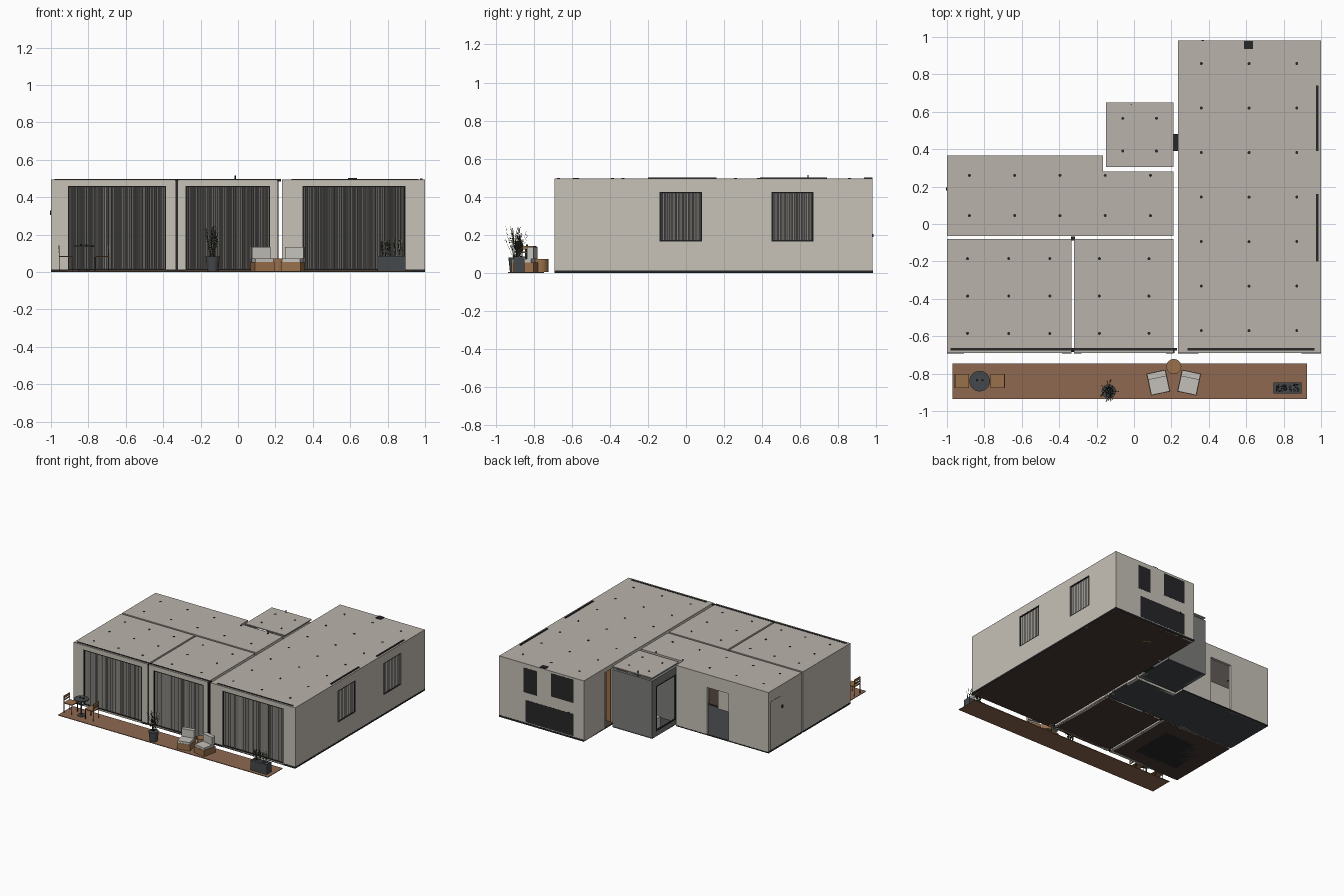
import bpy, bmesh, math, random
from mathutils import Matrix, Vector

if "Cube" in bpy.data.objects:
    bpy.data.objects.remove(bpy.data.objects["Cube"])
random.seed(4)

def mat(name, r, g, b):
    m = bpy.data.materials.new(name)
    m.diffuse_color = (r, g, b, 1)
    m.use_nodes = True
    m.node_tree.nodes["Principled BSDF"].inputs["Base Color"].default_value = m.diffuse_color
    return m

WALL = mat("plaster", .57, .54, .48)
ROOF = mat("ceiling", .49, .45, .41)
GREY = mat("tile_grey", .2, .2, .19)
DARK = mat("near_black", .02, .02, .022)
CHAR = mat("charcoal", .06, .065, .07)
FLOOR = mat("dark_floor", .065, .045, .035)
DECK = mat("deck_wood", .27, .14, .08)
WOOD = mat("wood", .32, .16, .07)
CLOTH = mat("cushion", .55, .53, .49)
DRAPE = mat("curtain", .27, .26, .24)
LEAF = mat("leaf", .06, .065, .04)

def finish(name, bm, m, M=None):
    if M:
        bm.transform(M)
    me = bpy.data.meshes.new(name)
    bm.to_mesh(me)
    bm.free()
    me.materials.append(m)
    o = bpy.data.objects.new(name, me)
    bpy.context.collection.objects.link(o)
    return o

def add_box(bm, x0, x1, y0, y1, z0, z1):
    T = Matrix.Translation(((x0+x1)/2, (y0+y1)/2, (z0+z1)/2)) @ Matrix.Diagonal((x1-x0, y1-y0, z1-z0, 1))
    bmesh.ops.create_cube(bm, size=1, matrix=T)

def boxes(name, m, *bs, M=None):
    bm = bmesh.new()
    for b in bs:
        add_box(bm, *b)
    return finish(name, bm, m, M)

def cyl(name, m, x, y, z0, z1, r, r2=None, n=24):
    bm = bmesh.new()
    bmesh.ops.create_cone(bm, cap_ends=True, segments=n, radius1=r, radius2=r2 or r, depth=z1-z0,
                          matrix=Matrix.Translation((x, y, (z0+z1)/2)))
    o = finish(name, bm, m)
    for p in o.data.polygons:
        p.use_smooth = abs(p.normal.z) < .7
    return o

def wall(name, axis, a0, a1, p, q, holes=(), m=WALL, top=.49):
    """Wall along an axis from a0 to a1, thickness p..q, with (start, end, sill, head) holes."""
    bs, at = [], a0
    for h0, h1, s, t in holes:
        bs += [(at, h0, 0, top), (h0, h1, t, top)]
        if s > 0:
            bs.append((h0, h1, 0, s))
        at = h1
    bs.append((at, a1, 0, top))
    boxes(name, m, *[((a, b, p, q) if axis == 'x' else (p, q, a, b)) + (c, d) for a, b, c, d in bs])

def slab(name, m, pts, z0, z1):
    bm = bmesh.new()
    f = bm.faces.new([bm.verts.new((x, y, z0)) for x, y in pts])
    r = bmesh.ops.extrude_face_region(bm, geom=[f])
    bmesh.ops.translate(bm, vec=(0, 0, z1-z0), verts=[v for v in r['geom'] if isinstance(v, bmesh.types.BMVert)])
    bmesh.ops.recalc_face_normals(bm, faces=bm.faces)
    return finish(name, bm, m)

def curtain(name, axis, a0, a1, p, z0, z1, pitch=.006):
    """Pleated sheet hanging behind a window."""
    bm, n, prev = bmesh.new(), int((a1-a0)/pitch), None
    for i in range(n+1):
        a = a0 + (a1-a0)*i/n + random.uniform(-.0018, .0018)*(0 < i < n)
        d = p + (.007 if i % 2 else -.007)*random.uniform(.4, 1)
        e = [bm.verts.new((a, d, z) if axis == 'x' else (d, a, z)) for z in (z0, z1)]
        if prev:
            bm.faces.new((prev[0], e[0], e[1], prev[1]))
        prev = e
    finish(name, bm, DRAPE)

def frame(name, axis, a0, a1, p, q, z0, z1, w=.005):
    bs = [(a0, a0+w, z0, z1), (a1-w, a1, z0, z1), (a0, a1, z1-w, z1), (a0, a1, z0, z0+w)]
    boxes(name, DARK, *[((a, b, p, q) if axis == 'x' else (p, q, a, b)) + (c, d) for a, b, c, d in bs])

# Floors and ceilings, one per room
def rect(x0, x1, y0, y1):
    return [(x0, y0), (x1, y0), (x1, y1), (x0, y1)]
hall = [(-1, -.065), (.21, -.065), (.21, .28), (-.165, .28), (-.165, .365), (-1, .365)]
rooms = {"living": (rect(.235, 1, -.69, .98), FLOOR), "hall": (hall, GREY), "bath": (rect(-.15, .21, .305, .65), CHAR),
         "bedroom": (rect(-1, -.335, -.69, -.08), FLOOR), "study": (rect(-.32, .21, -.69, -.08), FLOOR)}
for n, (pts, m) in rooms.items():
    slab(n+"_floor", CHAR if m == GREY else m, pts, 0, .01)
    slab(n+"_ceiling", ROOF, pts, .488, .496)

# Walls with their openings
T = .022
wins = [(-.91, -.385), (-.28, .17), (.345, .895)]
side = [(-.14, .085), (.45, .67)]
for (n, a, b), (h0, h1) in zip([("bedroom", -1, -.335), ("study", -.32, .21), ("living", .235, 1)], wins):
    wall(n+"_front_wall", 'x', a, b, -.69, -.69+T, [(h0, h1, .012, .46)])
    frame(n+"_front_frame", 'x', h0, h1, -.688, -.68, .012, .46)
    curtain(n+"_front_curtain", 'x', h0, h1, -.672, .012, .458)
wall("living_right_wall", 'y', -.69, .98, 1-T, 1, [(a, b, .165, .425) for a, b in side])
for a, b in side:
    frame("side_frame", 'y', a, b, .99, .999, .165, .425)
    curtain("side_curtain", 'y', a, b, .985, .167, .423, .009)
wall("living_back_wall", 'x', .235, 1, .98-T, .98)
wall("living_left_wall", 'y', -.69, .98, .235, .235+T, [(.0, .16, 0, .41), (.39, .48, 0, .41), (.6, .71, 0, .46)])
wall("bedroom_left_wall", 'y', -.69, -.08, -1, -1+T)
wall("bedroom_right_wall", 'y', -.69, -.08, -.335-T, -.335)
wall("bedroom_back_wall", 'x', -1, -.335, -.08-T, -.08, [(-.5, -.38, 0, .4)])
wall("study_left_wall", 'y', -.69, -.08, -.32, -.32+T)
wall("study_right_wall", 'y', -.69, -.08, .21-T, .21)
wall("study_back_wall", 'x', -.32, .21, -.08-T, -.08, [(-.26, -.14, 0, .4)])
wall("hall_front_wall", 'x', -1, .21, -.065, -.065+T, [(-.5, -.38, 0, .4), (-.26, -.14, 0, .4)])
wall("hall_left_wall", 'y', -.065, .365, -1, -1+T)
wall("hall_right_wall", 'y', -.065, .28, .21-T, .21, [(.0, .16, 0, .41)])
wall("hall_back_wall", 'x', -1, -.165, .365-T, .365, [(-.64, -.445, .0, .39)])
wall("hall_inner_wall", 'x', -.165, .21, .28-T, .28)
wall("hall_step_wall", 'y', .28, .365, -.165-T, -.165)
wall("bath_back_wall", 'x', -.15, .21, .65-T, .65, m=GREY, top=.47)
wall("bath_left_wall", 'y', .305, .65, -.15, -.15+T, [(.34, .6, .04, .41)], GREY, .47)
wall("bath_front_wall", 'x', -.15, .21, .305, .305+T, m=GREY, top=.47)
wall("bath_right_wall", 'y', .305, .65, .21-T, .21, [(.39, .48, 0, .41)], GREY, .47)
frame("bath_opening_frame", 'y', .34, .6, -.151, -.14, .04, .41, .008)
boxes("party_gap_panel", DARK, (-.338, -.315, -.088, -.066, 0, .487), (-.336, -.319, -.685, -.67, 0, .487),
      (.209, .216, -.69, -.67, 0, .487))

# Black plinth strips around the outside
boxes("plinth", DARK, (.999, 1.001, -.69, .98, 0, .014), (.235, 1, .98, .982, 0, .014), (-1.001, -.999, -.69, -.08, 0, .014),
      (-1.001, -.999, -.065, .365, 0, .014), (-1, -.165, .365, .366, 0, .008),
      *[(a, b, -.692, -.69, 0, .014) for a, b in [(-1, -.91), (-.385, -.335), (-.32, -.28), (.17, .21), (.235, .345), (.895, 1)]])

# Curtain tracks, vents and threshold
boxes("curtain_tracks", DARK, (-.98, .23, -.677, -.663, .485, .4985), (.285, .965, -.677, -.663, .485, .4985),
      (.972, .986, .39, .74, .485, .501), (.972, .986, -.2, .16, .485, .501))
boxes("ceiling_vents", DARK, (.588, .635, .935, .979, .48, .502), (.21, .235, .39, .48, 0, .012))
cyl("shower_rod", DARK, -.015, .64, .3, .515, .003, n=8)

# Recessed ceiling lights
lights = [(x, -.57+.238*i) for x in (.36, .615, .87) for i in range(7)]
lights += [(-.88+.242*i, y) for i in range(5) for y in (.045, .26)]
lights += [(x, y) for x in (-.89, -.67, -.45, -.185, .08) for y in (-.585, -.385, -.185)]
lights += [(x, y) for x in (-.06, .12) for y in (.39, .565)]
for x, y in lights:
    cyl("downlight", DARK, x, y, .484, .4985, .008, n=12)

# Kitchen units showing through the back wall, and door hardware
boxes("kitchen_panels", DARK, (.66, .78, .9, .9808, .26, .46), (.33, .53, .9, .9808, .29, .48), (.33, .76, .9, .9808, .02, .2))
boxes("door_buttons", DARK, (.36, .375, .98, .984, .19, .205), (-1.004, -1, .18, .195, .305, .33))
boxes("side_door_outline", DARK, (-1.001, -.999, .335, .338, .01, .41), (-1.001, -.999, .21, .213, .01, .41),
      (-1.001, -.999, .21, .338, .407, .41))

# Interior furniture
boxes("kitchen_island", CHAR, (.45, .87, .6, .68, .01, .16))
for x in (.5, .66, .82):
    cyl("bar_stool", WOOD, x, .74, 0, .11, .034)
boxes("living_rug", CHAR, (.4, .84, -.55, -.1, -.0, .013))
boxes("sofa", CLOTH, (.78, .95, -.5, -.12, .013, .08), (.91, .96, -.5, -.12, .08, .15))
boxes("coffee_table", WOOD, (.53, .67, -.4, -.22, .07, .085), (.55, .65, -.37, -.25, .013, .07))
boxes("bedroom_rug", DARK, (-.88, -.48, -.56, -.2, 0, .013))
boxes("bed", CLOTH, (-.85, -.56, -.45, -.13, .03, .11))
boxes("headboard", WOOD, (-.88, -.53, -.13, -.11, .01, .2))
boxes("study_desk", WOOD, (.06, .18, -.5, -.2, .13, .145), (.06, .18, -.5, -.49, .01, .13), (.06, .18, -.21, -.2, .01, .13))
boxes("hall_wardrobe", WOOD, (-.72, -.52, -.04, .02, .2, .44), (.19, .205, .15, .25, .01, .44))
boxes("bath_cabinet", WOOD, (.05, .18, .5, .62, .05, .15), (.26, .3, .56, .6, .01, .46))
boxes("bath_tub", CLOTH, (-.12, .04, .5, .62, .01, .12))

# Terrace deck
boxes("terrace_deck", DECK, (-.97, .925, -.935, -.745, 0, .005))

# Bistro table and two chairs
cyl("bistro_top", CHAR, -.825, -.84, .134, .141, .055, n=32)
cyl("bistro_stem", CHAR, -.825, -.84, .005, .134, .005, n=12)
cyl("bistro_foot", CHAR, -.825, -.84, .005, .01, .03)
for x in (-.84, -.81):
    cyl("cup", DARK, x, -.835, .141, .15, .006, n=12)
for x, a in ((-.92, 0), (-.73, math.pi)):
    M = Matrix.Translation((x, -.84, 0)) @ Matrix.Rotation(a, 4, 'Z')
    boxes("chair_seat", WOOD, (-.038, .038, -.038, .038, .08, .087), (-.039, -.034, -.038, .038, .122, .142),
          (-.039, -.034, -.038, .038, .104, .113), M=M)
    boxes("chair_frame", DARK, *[(sx-.002, sx+.002, sy-.002, sy+.002, .005, .142 if sx < 0 else .08)
                                 for sx in (-.036, .034) for sy in (-.036, .036)], M=M)

# Lounge chairs turned toward each other, with a drum table between
for x, a in ((.13, 12), (.295, -12)):
    M = Matrix.Translation((x, -.848, 0)) @ Matrix.Rotation(math.radians(a), 4, 'Z')
    boxes("lounge_base", WOOD, (-.053, .053, -.06, .06, .005, .055), M=M)
    boxes("lounge_seat", CLOTH, (-.05, .05, -.058, .045, .055, .073), M=M)
    boxes("lounge_back", CLOTH, (-.05, .05, .025, .058, .073, .135), M=M)
cyl("drum_table", WOOD, .213, -.762, .005, .072, .04, n=32)

# Planters with stems and small leaves
def plant(name, x, y, z, w, d, h, n, spread):
    bm = bmesh.new()
    for i in range(n):
        p = Vector((x+random.uniform(-w, w), y+random.uniform(-d, d), z))
        a, s = random.uniform(0, math.tau), random.uniform(.2, 1)*spread
        top = p + Vector((s*math.cos(a), s*math.sin(a), h*random.uniform(.55, 1)))
        side_v = Vector((-math.sin(a), math.cos(a), 0))*.0012
        bm.faces.new([bm.verts.new(v) for v in (p-side_v, p+side_v, top+side_v, top-side_v)])
        for k in range(5):
            c = p.lerp(top, random.uniform(.45, 1))
            u = Vector([random.uniform(-1, 1) for _ in range(3)]).normalized()*.008
            v = u.orthogonal().normalized()*.0025
            bm.faces.new([bm.verts.new(q) for q in (c, c+u*.5+v, c+u, c+u*.5-v)])
    finish(name, bm, LEAF)

cyl("round_pot", CHAR, -.135, -.895, .005, .082, .03, .038)
plant("tall_plant", -.135, -.895, .08, .015, .015, .17, 34, .055)
boxes("trough_planter", CHAR, (.747, .895, -.907, -.848, .005, .085))
plant("trough_plants", .82, -.878, .085, .06, .018, .095, 45, .015)
